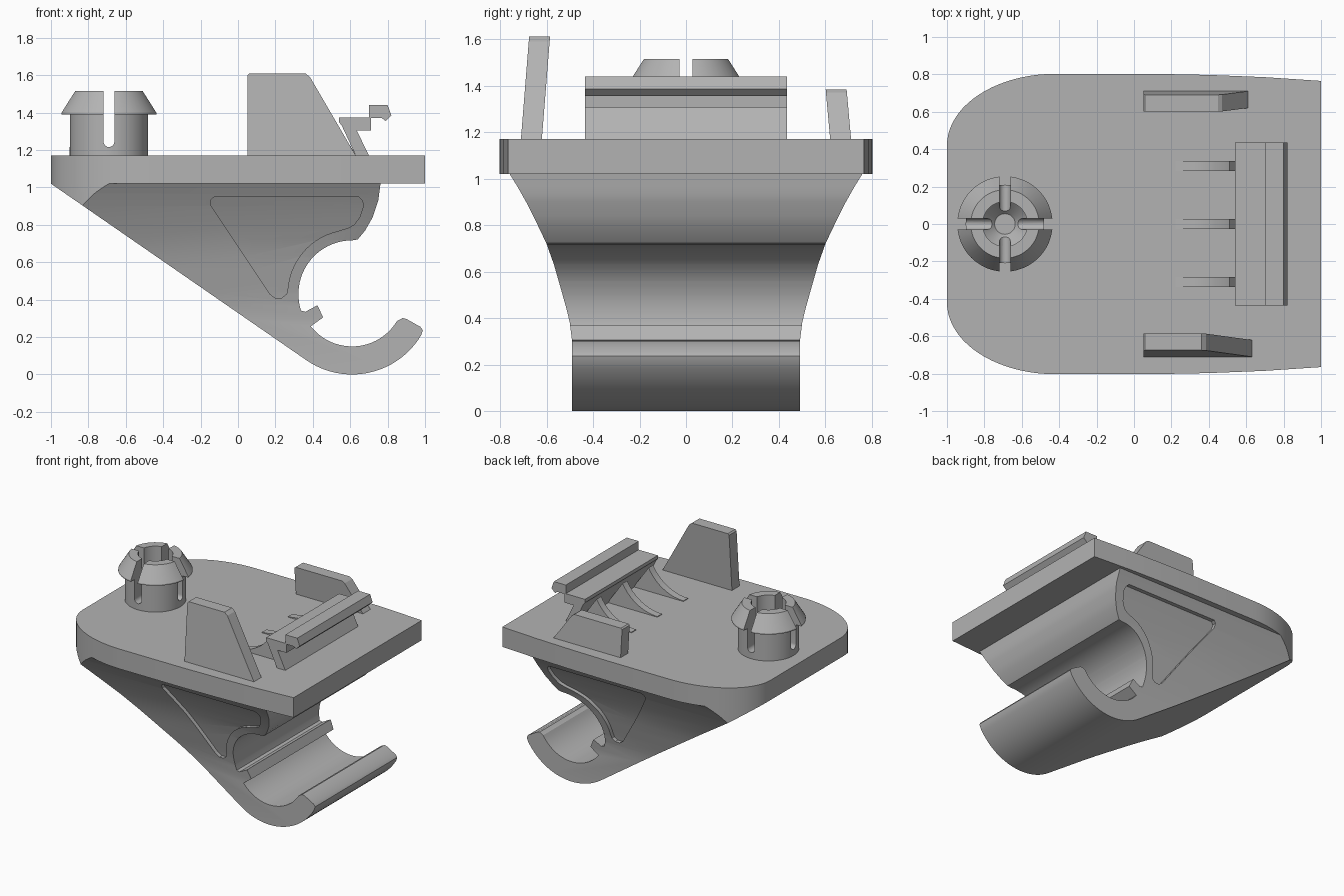
import bpy, bmesh
from math import sin, cos, pi, radians
from mathutils import Vector

cube = bpy.data.objects.get("Cube")
if cube:
    bpy.data.objects.remove(cube, do_unlink=True)

grey = bpy.data.materials.new("plain grey")
grey.use_nodes = True
grey.diffuse_color = (0.45, 0.45, 0.45, 1)
grey.node_tree.nodes["Principled BSDF"].inputs["Base Color"].default_value = (0.45, 0.45, 0.45, 1)


def arc(cx, cy, rx, ry, start, end, n):
    steps = [radians(start + (end - start) * i / n) for i in range(n + 1)]
    return [(cx + rx * cos(a), cy + ry * sin(a)) for a in steps]


def prism(name, pts, axis, lo, hi, lean=0):
    """Extrude a 2D outline along an axis: X uses (y,z), Y uses (x,z), Z uses (x,y)."""
    place = {"X": lambda p, t: (t, p[0], p[1]),
             "Y": lambda p, t: (p[0], t + lean * (p[1] - TOP), p[1]),
             "Z": lambda p, t: (p[0], p[1], t)}[axis]
    bm = bmesh.new()
    ends = [[bm.verts.new(place(p, t)) for p in pts] for t in (lo, hi)]
    n = len(pts)
    for ring in ends:
        bm.faces.new(ring)
    for i in range(n):
        j = (i + 1) % n
        bm.faces.new((ends[0][i], ends[0][j], ends[1][j], ends[1][i]))
    return finish(name, bm)


def lathe(name, profile, cx, segments):
    """Turn a closed (radius, z) profile about a vertical axis."""
    bm = bmesh.new()
    rings = [[bm.verts.new((cx + r * cos(2 * pi * k / segments),
                            r * sin(2 * pi * k / segments), z))
              for k in range(segments)] for r, z in profile]
    for a, b in zip(rings, rings[1:]):
        for k in range(segments):
            m = (k + 1) % segments
            bm.faces.new((a[k], a[m], b[m], b[k]))
    bm.faces.new(rings[0])
    bm.faces.new(rings[-1])
    return finish(name, bm)


def finish(name, bm):
    bmesh.ops.recalc_face_normals(bm, faces=bm.faces)
    mesh = bpy.data.meshes.new(name)
    bm.to_mesh(mesh)
    bm.free()
    mesh.materials.append(grey)
    ob = bpy.data.objects.new(name, mesh)
    bpy.context.collection.objects.link(ob)
    return ob


def select(ob):
    bpy.ops.object.select_all(action="DESELECT")
    ob.select_set(True)
    bpy.context.view_layer.objects.active = ob


def cut(ob, tool, operation="DIFFERENCE"):
    mod = ob.modifiers.new("cut", "BOOLEAN")
    mod.operation, mod.object, mod.solver = operation, tool, "EXACT"
    select(ob)
    bpy.ops.object.modifier_apply(modifier=mod.name)
    bpy.data.objects.remove(tool, do_unlink=True)


def smooth(ob):
    select(ob)
    bpy.ops.object.shade_smooth_by_angle(angle=radians(25))


TOP, UNDER = 1.17, 1.02

# Base plate with a rounded end and slightly tapered sides
half = [(1, 0.765), (0.7, 0.785), (0.4, 0.797), (0.1, 0.803)]
half += arc(-0.42, 0.42, 0.58, 0.383, 90, 180, 20)
outline = half + [(x, -y) for x, y in reversed(half)]
plate = prism("base_plate", outline, "Z", UNDER, TOP)

# Hook body: side profile with an open ring
cx, cz = 0.61, 0.43
side = [(-1, UNDER)]
side += arc(cx, cz, 0.43, 0.43, 236, 329, 24)
side += [(0.988, 0.237), (0.975, 0.255), (0.9, 0.297), (0.88, 0.302), (0.868, 0.295)]
side += arc(cx, cz, 0.28, 0.28, 329, 218, 24)
side += [(0.455, 0.305), (0.425, 0.37), (0.36, 0.335)]
side += arc(cx, cz, 0.287, 0.287, 198, 90, 24)
side += [(0.64, 0.722), (0.68, 0.77), (0.72, 0.84), (0.75, 0.93), (0.762, UNDER)]
body = prism("hook_body", side, "Y", -1, 1)

# Body sides flare towards the plate
flare = [(0.49, -0.1), (0.49, 0.3), (0.5, 0.38), (0.514, 0.44), (0.531, 0.5), (0.548, 0.56),
         (0.568, 0.63), (0.6, 0.72), (0.638, 0.8), (0.688, 0.9), (0.725, 0.965), (0.765, 1.03)]


def flare_block(name, inset):
    right = [(y - inset, z) for y, z in flare]
    return prism(name, right + [(-y, z) for y, z in reversed(right)], "X", -2, 2)


cut(body, flare_block("flare", 0), "INTERSECT")
cut(body, prism("outline", outline, "Z", -1, 2), "INTERSECT")

# Shallow triangular pocket on both flanks
pocket = [(-0.125, 0.95), (-0.145, 0.935), (-0.145, 0.905), (0.17, 0.43), (0.2, 0.408),
          (0.235, 0.41), (0.26, 0.43)]
pocket += arc(cx, cz, 0.345, 0.345, 175, 104, 14)
pocket += [(0.585, 0.782), (0.62, 0.8), (0.65, 0.84), (0.67, 0.9), (0.665, 0.93), (0.645, 0.95)]
recess = prism("pocket", pocket, "Y", -1.2, 1.2)
cut(recess, flare_block("pocket_floor", 0.03))
cut(body, recess)

# Split snap peg with a flared head
px = -0.69
peg = lathe("snap_peg", [(0.21, TOP - 0.01), (0.21, 1.39), (0.255, 1.39), (0.255, 1.4),
                         (0.183, 1.515), (0.12, 1.515), (0.12, 1.27), (0.055, 1.2)], px, 48)
slot = [(0.029, 1.7), (-0.029, 1.7)] + arc(0, 1.245, 0.029, 0.029, 180, 360, 10)
cut(peg, prism("slot_across", slot, "X", px - 0.4, px + 0.4))
cut(peg, prism("slot_along", [(px + x, z) for x, z in slot], "Y", -0.4, 0.4))

# Leaning guide tabs
tall = prism("tall_tab", [(0.05, TOP), (0.05, 1.6), (0.06, 1.61), (0.36, 1.61), (0.385, 1.59),
                          (0.63, TOP)], "Y", -0.71, -0.62, 0.08)
short = prism("short_tab", [(0.05, TOP), (0.05, 1.375), (0.06, 1.383), (0.45, 1.383),
                            (0.47, 1.37), (0.61, TOP)], "Y", 0.62, 0.71, -0.09)

# Stepped latch bar on a leaning leg
latch = prism("latch_bar", [(0.63, TOP), (0.70, TOP), (0.635, 1.305), (0.71, 1.305), (0.71, 1.37),
                            (0.77, 1.37), (0.79, 1.355), (0.82, 1.385), (0.80, 1.44),
                            (0.70, 1.44), (0.70, 1.375), (0.54, 1.375), (0.54, 1.35),
                            (0.555, 1.33)], "Y", -0.435, 0.435)

# Curved ribs bracing the latch
rib = [(0.64, TOP - 0.005), (0.22, TOP - 0.005)] + arc(0.22, 1.5, 0.33, 0.325, -90, -28, 10)
ribs = [prism("latch_rib", rib, "Y", y - 0.027, y + 0.027) for y in (-0.31, 0, 0.31)]

for ob in [plate, body, peg, *ribs]:
    smooth(ob)
